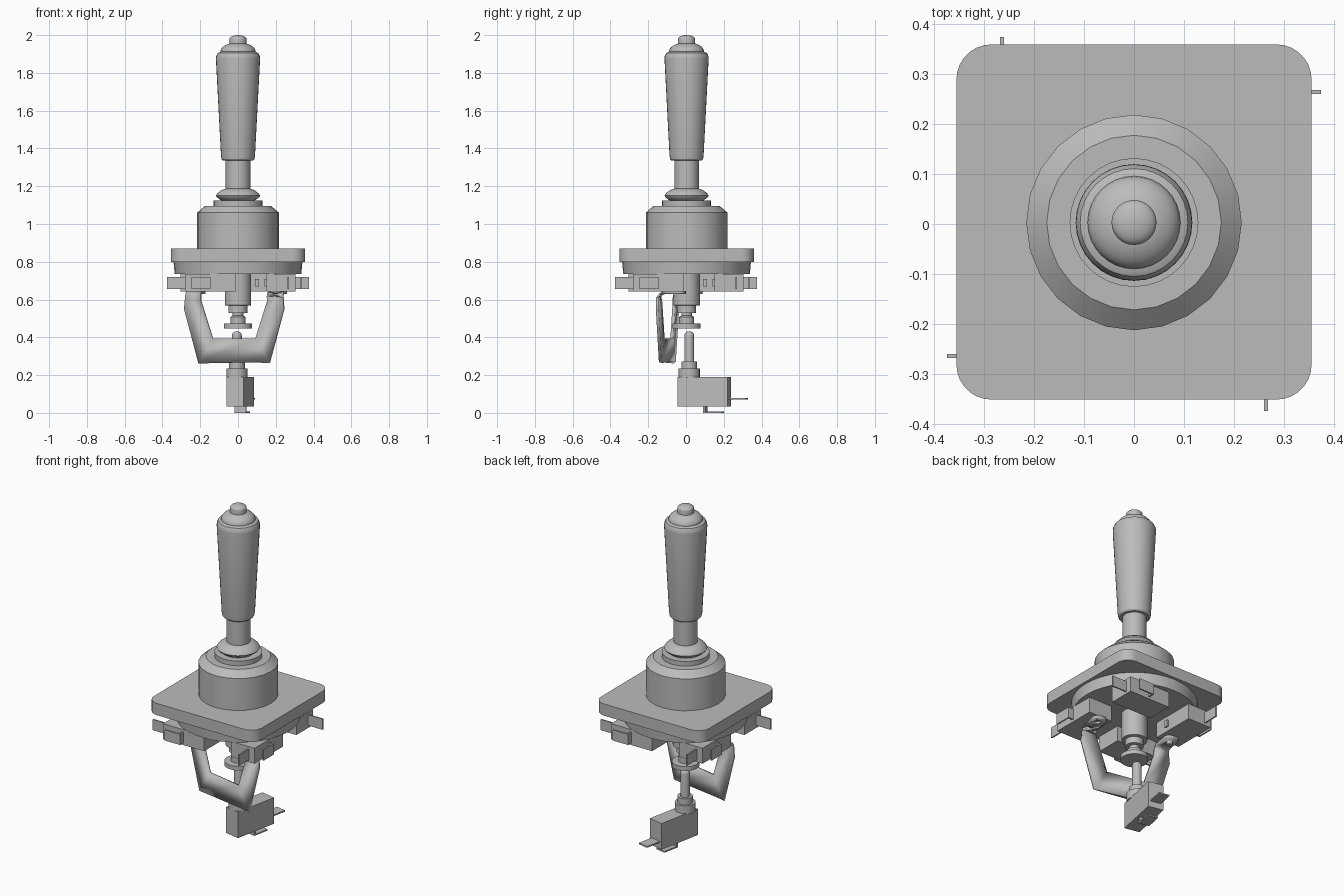
import bpy, bmesh, math
from mathutils import Matrix, Vector

if "Cube" in bpy.data.objects:
    bpy.data.objects.remove(bpy.data.objects["Cube"])

grey = bpy.data.materials.new("plain grey")
grey.use_nodes = True
COLOUR = (0.5, 0.5, 0.5, 1)
grey.diffuse_color = COLOUR
grey.node_tree.nodes["Principled BSDF"].inputs["Base Color"].default_value = COLOUR


def finish(bm, name, matrix=None, smooth=True):
    """Turn a bmesh into a named object with the shared material."""
    bmesh.ops.recalc_face_normals(bm, faces=bm.faces)
    if matrix:
        bm.transform(matrix)
    mesh = bpy.data.meshes.new(name)
    bm.to_mesh(mesh)
    bm.free()
    mesh.materials.append(grey)
    ob = bpy.data.objects.new(name, mesh)
    bpy.context.collection.objects.link(ob)
    if smooth:
        bpy.ops.object.select_all(action='DESELECT')
        ob.select_set(True)
        bpy.context.view_layer.objects.active = ob
        bpy.ops.object.shade_smooth_by_angle(angle=math.radians(30))
    return ob


def lathe(name, profile, sides=32, x=0, y=0.003):
    """Closed solid of revolution from (radius, height) points."""
    bm = bmesh.new()
    rings = []
    for r, z in profile:
        rings.append([bm.verts.new((x + r * math.cos(i * math.tau / sides),
                                    y + r * math.sin(i * math.tau / sides), z))
                      for i in range(sides)])
    for a, b in zip(rings, rings[1:]):
        for i in range(sides):
            j = (i + 1) % sides
            bm.faces.new((a[i], a[j], b[j], b[i]))
    bm.faces.new(rings[0])
    bm.faces.new(rings[-1])
    return finish(bm, name)


def box(bm, low, high):
    low, high = Vector(low), Vector(high)
    m = Matrix.Translation((low + high) / 2) @ Matrix.Diagonal((high - low).to_4d())
    return bmesh.ops.create_cube(bm, size=1, matrix=m)["verts"]


def arc(radius, z, rise, steps=5, end=80):
    """Elliptical dome points from the rim up towards the pole."""
    return [(radius * math.cos(math.radians(end * i / steps)),
             z + rise * math.sin(math.radians(end * i / steps))) for i in range(steps + 1)]


# Handle
lathe("tip_button", [(0.045, 1.95)] + arc(0.045, 1.98, 0.0203))
lathe("grip_dome", [(0.093, 1.9)] + arc(0.093, 1.912, 0.05, 6, 65))
lathe("grip", [(0.08, 1.335), (0.087, 1.343), (0.09, 1.36), (0.117, 1.875),
               (0.116, 1.888), (0.108, 1.905), (0.093, 1.912)])
lathe("rod", [(0.065, 1.1), (0.065, 1.34)])

# Boot and housing
lathe("boot", [(0.08, 1.12), (0.09, 1.125), (0.113, 1.142), (0.117, 1.15),
               (0.108, 1.163), (0.09, 1.178), (0.066, 1.187)])
lathe("boot_ring", [(0.129, 1.09), (0.129, 1.124)])
lathe("housing", [(0.216, 0.86), (0.216, 1.06), (0.175, 1.096)], 24)

# Mounting plate with rounded corners, and the disc below it
bm = bmesh.new()
box(bm, (-0.356, -0.352, 0.8), (0.356, 0.36, 0.87))
uprights = [e for e in bm.edges if abs(e.verts[0].co.z - e.verts[1].co.z) > 0.01]
bmesh.ops.bevel(bm, geom=uprights, offset=0.07, segments=7, profile=0.5, affect='EDGES')
finish(bm, "mounting_plate")
lathe("lower_disc", [(0.335, 0.735), (0.341, 0.8)], 40)

# Actuator shaft under the disc
lathe("actuator_shaft", [(0.05, 0.53), (0.05, 0.568), (0.07, 0.57), (0.07, 0.74)])
lathe("actuator_foot", [(0.075, 0.447), (0.075, 0.472), (0.04, 0.474), (0.04, 0.508),
                        (0.028, 0.515), (0.028, 0.54)])


def switch(name, origin, along, up):
    """Small switch with a straight end terminal and a bent lower terminal."""
    bm = bmesh.new()
    box(bm, (0, -0.046, 0), (0.27, 0.046, 0.155))
    box(bm, (0.27, -0.032, 0.036), (0.365, 0.032, 0.044))
    box(bm, (0.135, -0.032, -0.035), (0.145, 0.032, 0))
    box(bm, (0.145, -0.032, -0.035), (0.235, 0.032, -0.027))
    box(bm, (0.08, -0.02, 0.155), (0.1, 0.02, 0.165))
    x, z = Vector(along), Vector(up)
    m = Matrix((x, z.cross(x), z)).transposed().to_4x4()
    finish(bm, name, Matrix.Translation(origin) @ m, smooth=False)


# Four switches set around the shaft
for i, side in enumerate(("front", "left", "back", "right")):
    turn = Matrix.Rotation(i * math.pi / 2, 3, 'Z')
    switch(side + "_switch", turn @ Vector((-0.01, -0.305, 0.688)),
           turn @ Vector((-1, 0, 0)), turn @ Vector((0, 1, 0)))

# Bottom switch, turned slightly
ANGLE = math.radians(11.5)
switch("bottom_switch", (-0.015, -0.035, 0.035),
       (math.sin(ANGLE), math.cos(ANGLE), 0), (0, 0, 1))

# Bent sheet bracket: yoke, two feet and a tapered base
bm = bmesh.new()
YOKE, BASE, TOP = -0.1, 0.242, 0.637
half = [(0.185, BASE), (0.27, 0.55), (0.262, TOP), (0.18, TOP), (0.178, 0.59), (0.115, 0.393)]
right = [bm.verts.new((x, YOKE, z)) for x, z in half]
left = [bm.verts.new((-x, YOKE, z)) for x, z in half]
bm.faces.new(right + left[::-1])
bends = [bm.edges.get((right[0], left[0]))]
for s, leg in ((1, right), (-1, left)):
    foot = [bm.verts.new((s * x, y, TOP)) for x, y in
            ((0.18, 0.02), (0.195, 0.04), (0.247, 0.04), (0.262, 0.02))]
    bm.faces.new([leg[2], leg[3]] + foot)
    bends.append(bm.edges.get((leg[2], leg[3])))
edge = [(0.185, -0.05), (0.075, 0.1), (0.045, 0.128)]
outline = [(x, y) for x, y in edge] + [(-x, y) for x, y in edge[::-1]]
base = [bm.verts.new((x, y, BASE)) for x, y in outline]
bm.faces.new([right[0]] + base + [left[0]])
bmesh.ops.bevel(bm, geom=bends, offset=0.025, segments=4, profile=0.5, affect='EDGES')
bracket = finish(bm, "bracket", Matrix.Rotation(-ANGLE, 4, 'Z'))
solid = bracket.modifiers.new("sheet thickness", 'SOLIDIFY')
solid.thickness = 0.016
solid.offset = 0

# Holes through the bracket
PIN_X, PIN_Y = -0.006, 0.017
holes = [("pin_hole_cutter", PIN_X, PIN_Y, BASE, 0.042)]
for s, side in ((1, "left"), (-1, "right")):
    p = Matrix.Rotation(-ANGLE, 3, 'Z') @ Vector((s * 0.221, -0.005, 0))
    holes.append((side + "_foot_hole_cutter", p.x, p.y, TOP, 0.017))
for name, x, y, z, r in holes:
    cutter = lathe(name, [(r, z - 0.03), (r, z + 0.03)], 20, x, y)
    cutter.hide_render = True
    cutter.hide_set(True)
    cut = bracket.modifiers.new(name, 'BOOLEAN')
    cut.operation = 'DIFFERENCE'
    cut.object = cutter

# Button pin and its collar above the bottom switch
lathe("pin_collar", [(0.056, 0.185), (0.056, 0.236)], 24, PIN_X, PIN_Y)
lathe("pin", [(0.026, 0.23)] + arc(0.026, 0.41, 0.022), 20, PIN_X, PIN_Y)
